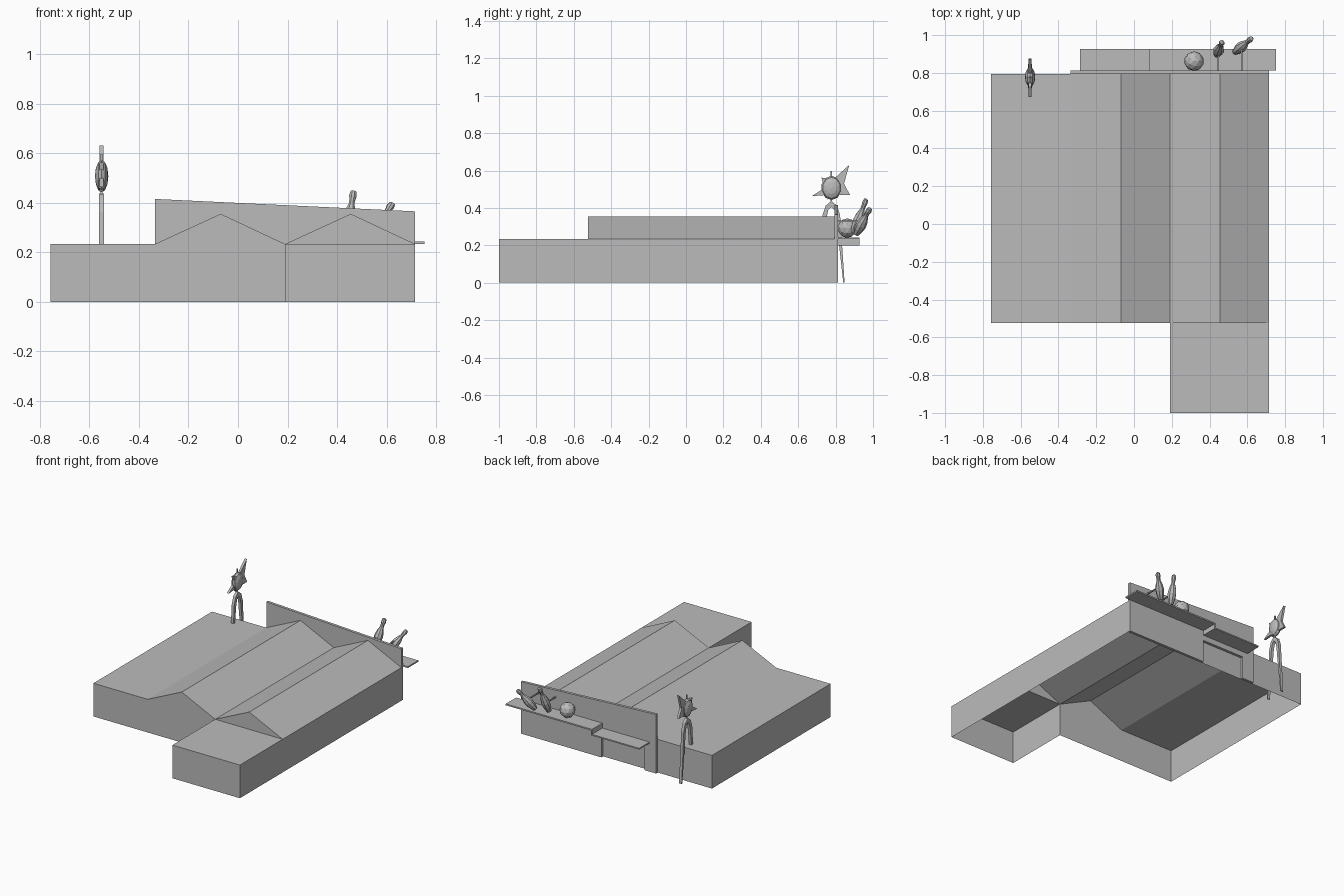
import bpy, bmesh, math
from mathutils import Vector

if "Cube" in bpy.data.objects:
    bpy.data.objects.remove(bpy.data.objects["Cube"])

grey = bpy.data.materials.new("plain grey")
grey.diffuse_color = (0.5, 0.5, 0.5, 1)
grey.use_nodes = True
grey.node_tree.nodes["Principled BSDF"].inputs["Base Color"].default_value = grey.diffuse_color


def finish(name, bm):
    bmesh.ops.remove_doubles(bm, verts=bm.verts, dist=1e-5)
    bmesh.ops.recalc_face_normals(bm, faces=bm.faces)
    me = bpy.data.meshes.new(name)
    bm.to_mesh(me)
    bm.free()
    me.materials.append(grey)
    ob = bpy.data.objects.new(name, me)
    bpy.context.collection.objects.link(ob)
    return ob


def face(bm, pts):
    bm.faces.new([bm.verts.new(p) for p in pts])


def prism(name, pts, lo, hi, axis):
    """Extrude a 2D outline: (x,z) along y, or (y,z) along x."""
    put = (lambda p, d: (p[0], d, p[1])) if axis == 'Y' else (lambda p, d: (d, p[0], p[1]))
    bm = bmesh.new()
    face(bm, [put(p, lo) for p in pts])
    f = bm.faces[:]
    g = bmesh.ops.extrude_face_region(bm, geom=f)
    move = Vector(put((0, 0), hi - lo))
    bmesh.ops.translate(bm, vec=move, verts=[v for v in g["geom"] if isinstance(v, bmesh.types.BMVert)])
    return finish(name, bm)


def box(name, x, y, z):
    return prism(name, [(x[0], z[0]), (x[1], z[0]), (x[1], z[1]), (x[0], z[1])], y[0], y[1], 'Y')


# Hall shell: zigzag roof and walls, open underneath
XL, XM, XR, YF, YB, H = -0.757, 0.19, 0.715, -0.525, 0.793, 0.233
roof = [(XL, H), (-0.335, H), (-0.07, 0.355), (XM, H), (0.455, 0.355), (XR, H)]
outline = [(XL, 0)] + roof + [(XR, 0)]
bm = bmesh.new()
for a, b in zip(outline, outline[1:]):
    face(bm, [(a[0], YF, a[1]), (b[0], YF, b[1]), (b[0], YB, b[1]), (a[0], YB, a[1])])
face(bm, [(x, YB, z) for x, z in outline])
face(bm, [(x, YF, z) for x, z in outline[:5] + [(XM, 0)]])
face(bm, [(x, YF, z) for x, z in roof[3:]])
# Front wing
face(bm, [(XM, -1, H), (XR, -1, H), (XR, YF, H), (XM, YF, H)])
face(bm, [(XM, -1, 0), (XR, -1, 0), (XR, -1, H), (XM, -1, H)])
for x in (XM, XR):
    face(bm, [(x, -1, 0), (x, YF, 0), (x, YF, H), (x, -1, H)])
finish("hall", bm)

# Entrance facade with doorway notch and sloping top
prism("facade", [(-0.335, 0), (-0.245, 0), (-0.245, 0.16), (0.09, 0.16), (0.09, 0),
                 (XR, 0), (XR, 0.365), (-0.335, 0.415)], YB, 0.812, 'Y')

# Stepped canopy
prism("canopy", [(-0.285, 0.199), (0.09, 0.199), (0.09, 0.233), (0.753, 0.233), (0.753, 0.243),
                 (0.082, 0.243), (0.082, 0.208), (-0.285, 0.208)], 0.812, 0.927, 'Y')

# Ball on the canopy
bm = bmesh.new()
bmesh.ops.create_icosphere(bm, subdivisions=2, radius=0.052)
bmesh.ops.translate(bm, vec=(0.318, 0.862, 0.292), verts=bm.verts)
finish("ball", bm)

# Leaning pins and their struts
profile = [(0, 0), (0.016, 0), (0.026, 0.2), (0.029, 0.36), (0.024, 0.52), (0.0125, 0.7),
           (0.0125, 0.78), (0.016, 0.88), (0.0125, 0.97), (0, 1)]
pins = [((0.438, 0.895, 0.265), (0.467, 0.965, 0.45)), ((0.535, 0.91, 0.26), (0.625, 0.985, 0.4))]
for i, (base, top) in enumerate(pins):
    base, top = Vector(base), Vector(top)
    axis = top - base
    rot = axis.to_track_quat('Z', 'Y')
    bm = bmesh.new()
    vs = [bm.verts.new((r, 0, t * axis.length)) for r, t in profile]
    es = [bm.edges.new(p) for p in zip(vs, vs[1:])]
    bmesh.ops.spin(bm, geom=vs + es, cent=(0, 0, 0), axis=(0, 0, 1), angle=math.tau, steps=8)
    for v in bm.verts:
        v.co = base + rot @ v.co
    finish(f"pin_{i + 1}", bm)
    x = (0.445, 0.57)[i]
    box(f"pin_strut_{i + 1}", (x - 0.004, x + 0.004), (0.812, 0.92), (0.326, 0.334))

# Sign: tapered arch straddling the back wall
SX = -0.55
prism("sign_arch", [(0.705, 0), (0.73, 0.36), (0.747, 0.412), (0.777, 0.437), (0.808, 0.412), (0.824, 0.36),
                    (0.848, 0), (0.841, 0), (0.802, 0.35), (0.793, 0.39), (0.777, 0.405), (0.761, 0.39),
                    (0.752, 0.35), (0.712, 0)], SX - 0.01, SX + 0.01, 'X')

# Sign: spiked plate, flattened round body and thin mast
prism("sign_star", [(0.672, 0.463), (0.738, 0.505), (0.725, 0.562), (0.785, 0.55), (0.873, 0.63),
                    (0.845, 0.53), (0.877, 0.468), (0.805, 0.468), (0.757, 0.445), (0.74, 0.468)],
      SX - 0.008, SX + 0.008, 'X')
bm = bmesh.new()
bmesh.ops.create_uvsphere(bm, u_segments=10, v_segments=6, radius=1)
# Poles point sideways so the body reads as a lens
for v in bm.verts:
    x, y, z = v.co
    v.co = (SX + z * 0.027, 0.778 + x * 0.055, 0.507 + y * 0.065)
finish("sign_body", bm)
box("sign_mast", (SX - 0.004, SX + 0.004), (0.772, 0.781), (0.43, 0.597))
